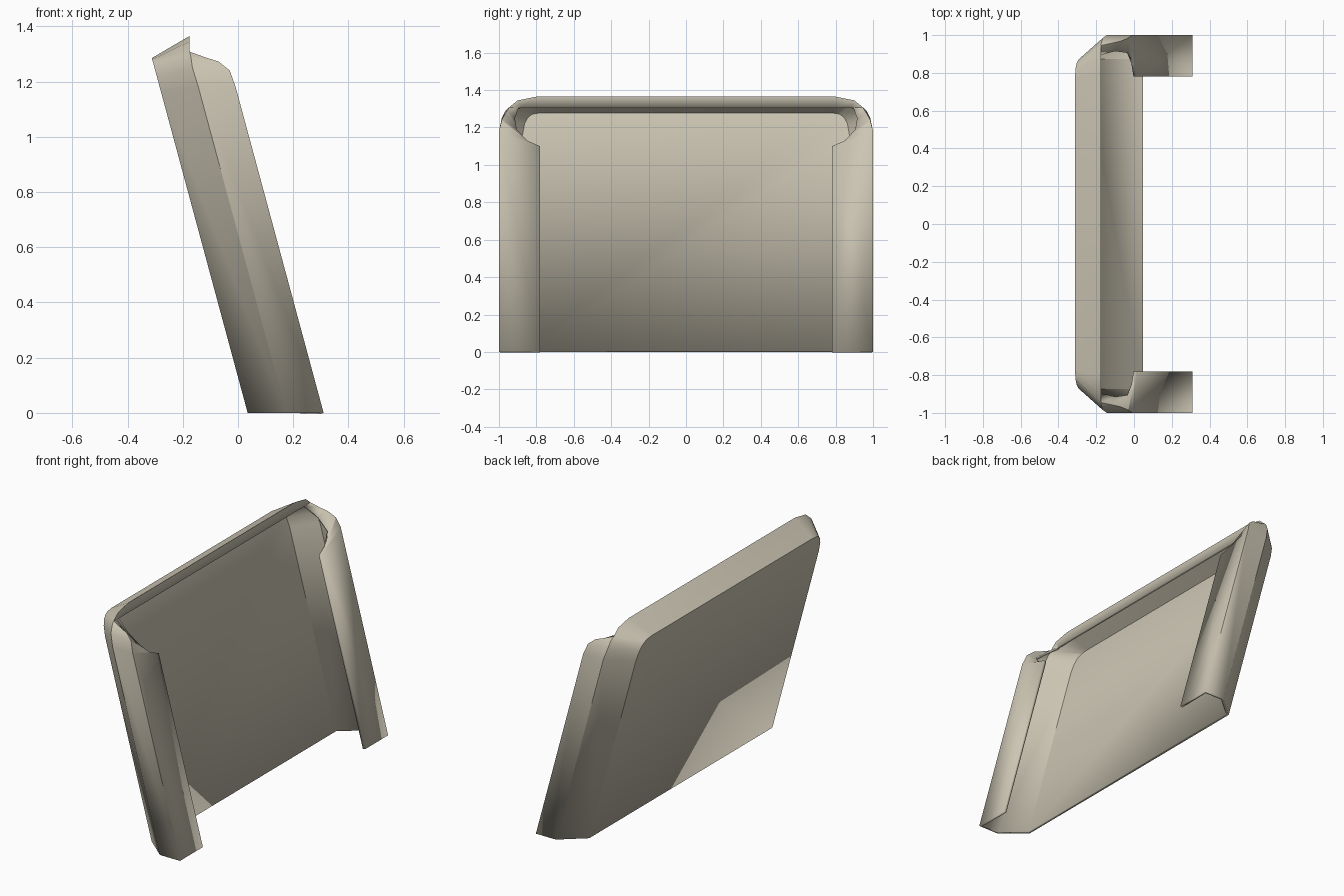
import bpy, bmesh, math

if "Cube" in bpy.data.objects:
    bpy.data.objects.remove(bpy.data.objects["Cube"])

# Leaning shell: each station runs panel edge, chamfer edge, wall front, flange lip
def px(z, d=0.0):
    return 0.035 - 0.27 * z + d

stations = [
    [(px(0), .88, 0), (px(0, .14), 1, 0), (px(0, .275), 1, 0), (px(0, .275), .78, 0)],
    [(px(1.16), .88, 1.16), (px(1.18, .14), 1, 1.18), (px(1.18, .275), 1, 1.18), (px(1.10, .275), .78, 1.10)],
    [(px(1.22), .87, 1.22), (-.165, .985, 1.25), (-.03, .985, 1.24), (.0, .85, 1.13)],
    [(px(1.25), .855, 1.25), (-.17, .968, 1.285), (-.07, .968, 1.272), (-.03, .905, 1.19)],
    [(px(1.265), .84, 1.265), (-.173, .957, 1.298), (-.12, .957, 1.288), (-.10, .915, 1.25)],
    [(px(1.275), .825, 1.275), (-.175, .945, 1.308), (-.175, .945, 1.308), (-.175, .895, 1.305)],
    [(px(1.28), .81, 1.28), (-.175, .90, 1.345), (-.175, .90, 1.345), (-.175, .88, 1.305)],
    [(px(1.285), .77, 1.285), (-.175, .80, 1.365), (-.175, .80, 1.365), (-.175, .80, 1.305)],
]
# Mirror the stations to run up one side, across the top and down the other
rows = stations + [[(x, -y, z) for x, y, z in s] for s in reversed(stations)]

bm = bmesh.new()
grid = [[bm.verts.new(p) for p in row] for row in rows]
bm.faces.new([row[0] for row in grid])           # back panel
for a, b in zip(grid, grid[1:]):                 # chamfer, wall and flange
    for i in range(3):
        bm.faces.new((a[i], a[i + 1], b[i + 1], b[i]))
bmesh.ops.remove_doubles(bm, verts=bm.verts, dist=1e-4)
bmesh.ops.recalc_face_normals(bm, faces=bm.faces)
bm.normal_update()
panel = max(bm.faces, key=lambda f: f.calc_area())
if panel.normal.x > 0:
    bmesh.ops.reverse_faces(bm, faces=bm.faces)

mesh = bpy.data.meshes.new("shell")
bm.to_mesh(mesh)
bm.free()
shell = bpy.data.objects.new("back_shell", mesh)
bpy.context.collection.objects.link(shell)

# Thin sheet thickness, inward
mod = shell.modifiers.new("thickness", 'SOLIDIFY')
mod.thickness = 0.016
mod.offset = -1

mat = bpy.data.materials.new("warm beige")
mat.diffuse_color = (0.60, 0.56, 0.45, 1)
mat.use_nodes = True
mat.node_tree.nodes["Principled BSDF"].inputs["Base Color"].default_value = mat.diffuse_color
mesh.materials.append(mat)

bpy.context.view_layer.objects.active = shell
shell.select_set(True)
bpy.ops.object.shade_smooth_by_angle(angle=math.radians(25))
